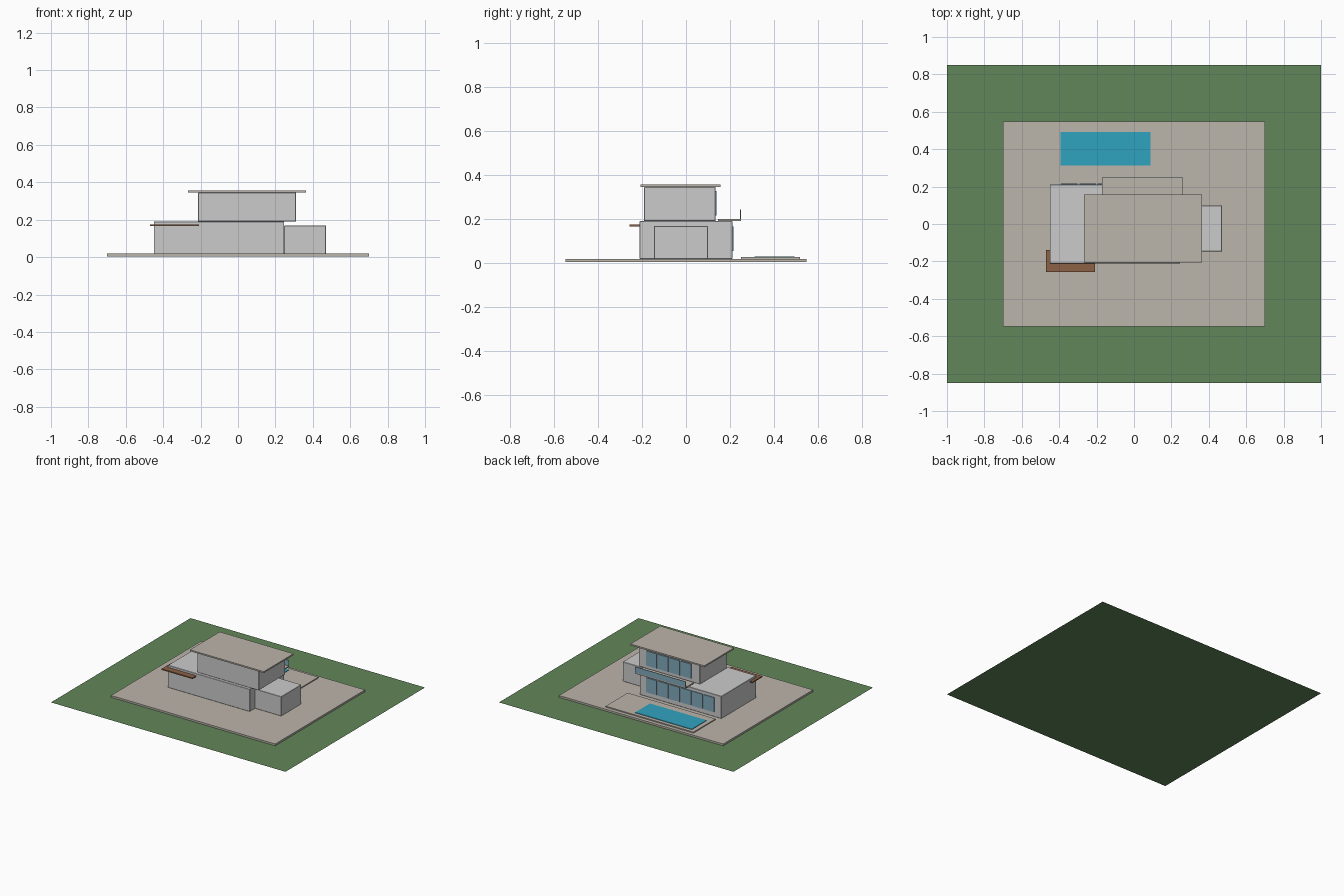
import bpy

if "Cube" in bpy.data.objects:
    bpy.data.objects.remove(bpy.data.objects["Cube"])


def material(name, color):
    m = bpy.data.materials.new(name)
    m.diffuse_color = (*color, 1)
    m.use_nodes = True
    m.node_tree.nodes["Principled BSDF"].inputs["Base Color"].default_value = m.diffuse_color
    return m


grass = material("grass", (0.12, 0.24, 0.10))
stone = material("stone", (0.50, 0.46, 0.41))
wood = material("wood", (0.26, 0.12, 0.06))
water = material("water", (0.03, 0.37, 0.52))
glass = material("glass", (0.22, 0.40, 0.50))


def box(name, x, y, z, mat=None, bevel=0):
    """Box spanning the given (min, max) ranges."""
    spans = (x, y, z)
    bpy.ops.mesh.primitive_cube_add(size=1, location=[(a + b) / 2 for a, b in spans])
    ob = bpy.context.object
    ob.name = name
    ob.scale = [b - a for a, b in spans]
    bpy.ops.object.transform_apply(location=False, rotation=False, scale=True)
    if mat:
        ob.data.materials.append(mat)
    if bevel:
        mod = ob.modifiers.new("edge", 'BEVEL')
        mod.width = bevel
        mod.segments = 1
    return ob


def window_row(name, x0, count, y, z, pitch=0.098, width=0.088):
    """Row of glass panes set on the back wall."""
    for i in range(count):
        left = x0 + i * pitch
        box(f"{name}_{i + 1}", (left, left + width), y, z, glass)


# Site: lawn and paved terrace
bpy.ops.mesh.primitive_plane_add(size=1)
lawn = bpy.context.object
lawn.name = "lawn"
lawn.scale = (2, 1.7, 1)
bpy.ops.object.transform_apply(scale=True)
lawn.data.materials.append(grass)
box("terrace", (-0.70, 0.70), (-0.547, 0.547), (0.004, 0.018), stone)

# Building volumes
box("ground_floor", (-0.45, 0.247), (-0.211, 0.211), (0.018, 0.19), bevel=0.002)
box("garage", (0.247, 0.471), (-0.146, 0.099), (0.018, 0.168), bevel=0.002)
box("upper_floor", (-0.213, 0.31), (-0.19, 0.134), (0.19, 0.345), bevel=0.002)
box("roof", (-0.266, 0.364), (-0.206, 0.157), (0.345, 0.356), stone)

# Entrance canopy
box("entrance_canopy", (-0.471, -0.209), (-0.257, -0.138), (0.165, 0.174), wood)

# Windows on the back wall
window_row("ground_window", -0.39, 6, (0.207, 0.217), (0.054, 0.166))
window_row("upper_window", -0.14, 4, (0.131, 0.139), (0.215, 0.328))

# Balcony with glass railing
box("balcony", (-0.171, 0.262), (0.146, 0.249), (0.19, 0.199), stone)
box("balcony_railing", (-0.171, 0.262), (0.245, 0.249), (0.199, 0.243), glass)

# Pool
box("pool_deck", (-0.427, 0.322), (0.25, 0.519), (0.018, 0.026), stone)
box("pool_water", (-0.394, 0.089), (0.312, 0.492), (0.022, 0.030), water)
